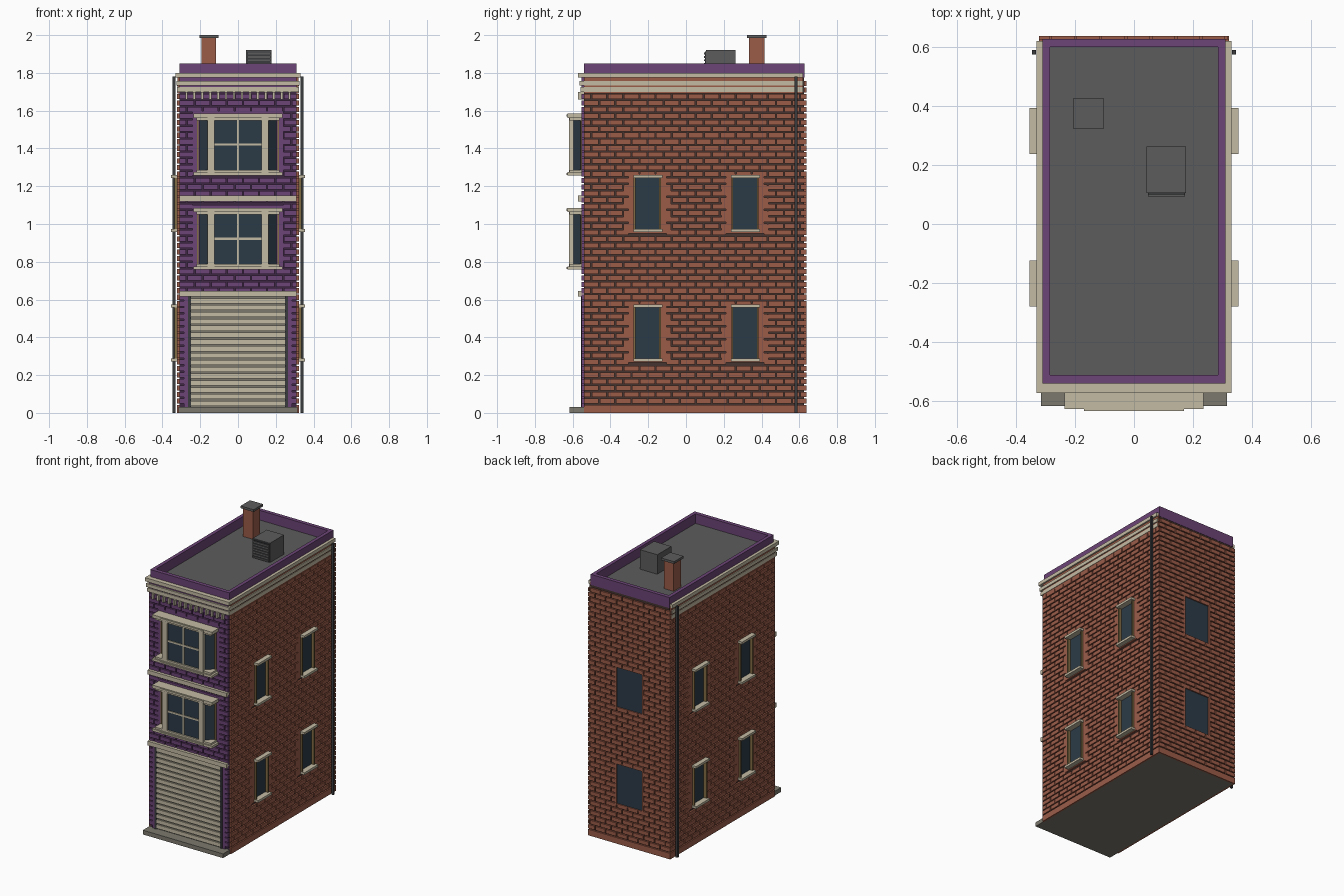
import bpy, bmesh

if "Cube" in bpy.data.objects:
    bpy.data.objects.remove(bpy.data.objects["Cube"])


def material(name, r, g, b):
    m = bpy.data.materials.new(name)
    m.use_nodes = True
    m.diffuse_color = (r, g, b, 1)
    node = next(n for n in m.node_tree.nodes if n.type == 'BSDF_PRINCIPLED')
    node.inputs["Base Color"].default_value = (r, g, b, 1)
    node.inputs["Roughness"].default_value = 0.8
    return m


PURPLE = material("purple paint", 0.15, 0.058, 0.182)
PURPLE_GAP = material("dark purple mortar", 0.045, 0.02, 0.055)
BRICK = material("red brick", 0.33, 0.108, 0.066)
MORTAR = material("dark mortar", 0.058, 0.034, 0.028)
CREAM = material("cream trim", 0.55, 0.495, 0.37)
ROOF = material("roof grey", 0.107, 0.107, 0.107)
GLASS = material("blue grey glass", 0.025, 0.043, 0.062)
STONE = material("stone grey", 0.2, 0.19, 0.155)
OCHRE = material("ochre wood", 0.22, 0.15, 0.058)
CHARCOAL = material("charcoal metal", 0.04, 0.043, 0.047)


def prism(bm, outline, z0, z1):
    low = [bm.verts.new((x, y, z0)) for x, y in outline]
    high = [bm.verts.new((x, y, z1)) for x, y in outline]
    bm.faces.new(low)
    bm.faces.new(high)
    for i in range(len(low)):
        j = (i + 1) % len(low)
        bm.faces.new((low[i], low[j], high[j], high[i]))


def part(name, mat, boxes=(), prisms=()):
    """Mesh object from boxes (x0, x1, y0, y1, z0, z1) and upright prisms."""
    bm = bmesh.new()
    for x0, x1, y0, y1, z0, z1 in boxes:
        prism(bm, [(x0, y0), (x1, y0), (x1, y1), (x0, y1)], z0, z1)
    for outline, z0, z1 in prisms:
        prism(bm, outline, z0, z1)
    bmesh.ops.recalc_face_normals(bm, faces=bm.faces)
    mesh = bpy.data.meshes.new(name)
    bm.to_mesh(mesh)
    bm.free()
    mesh.materials.append(mat)
    ob = bpy.data.objects.new(name, mesh)
    bpy.context.collection.objects.link(ob)
    return ob


W, FRONT, BACK, TOP = 0.31, -0.54, 0.625, 1.79
BASE, ROW, LENGTH, GAP, DEPTH = 0.05, 0.0343, 0.085, 0.0075, 0.012


# Wall frames: turn (along, out, up) ranges into a box
def on_front(u0, u1, d0, d1, z0, z1):
    return (u0, u1, FRONT - d1, FRONT - d0, z0, z1)


def on_back(u0, u1, d0, d1, z0, z1):
    return (u0, u1, BACK + d0, BACK + d1, z0, z1)


def on_left(u0, u1, d0, d1, z0, z1):
    return (W + d0, W + d1, u0, u1, z0, z1)


def on_right(u0, u1, d0, d1, z0, z1):
    return (-W - d1, -W - d0, u0, u1, z0, z1)


def bricks(place, u0, u1, z0, z1, holes=()):
    """Running bond bricks, split around rectangular holes."""
    out = []
    for r in range(int((z1 - z0) / ROW + 0.01)):
        z = z0 + r * ROW
        u = u0 - (LENGTH / 2 if r % 2 else 0)
        while u < u1:
            spans = [(max(u, u0), min(u + LENGTH - GAP, u1))]
            for a, b, low, high in holes:
                if low < z + ROW / 2 < high:
                    spans = [s for p, q in spans for s in ((p, min(q, a)), (max(p, b), q))]
            out += [place(p, q, 0, DEPTH, z, z + ROW - GAP) for p, q in spans if q - p > 0.004]
            u += LENGTH
    return out


# Masonry core: purple mortar on the front, stone underside
core = part("wall_core", MORTAR, [(-W, W, FRONT, BACK, 0, 1.775)])
core.data.materials.append(PURPLE_GAP)
core.data.materials.append(STONE)
for f in core.data.polygons:
    f.material_index = 1 if f.normal.y < -0.5 else 2 if f.normal.z < -0.5 else 0

# Windows in the side and back walls
LEVELS = [(0.28, 0.565), (0.965, 1.25)]
SIDE = [(u, u + 0.145, a, b) for u in (-0.277, 0.24) for a, b in LEVELS]
REAR = [(-0.1, 0.1, a, b) for a, b in LEVELS]


def surround(place, hole, m, toothed):
    """Flush brick border around an opening, with alternating long bricks."""
    a, b, low, high = hole
    out = [place(a - m, a, 0, DEPTH, low - m / 2, high + m / 2),
           place(b, b + m, 0, DEPTH, low - m / 2, high + m / 2),
           place(a, b, 0, DEPTH, low - m / 2, low),
           place(a, b, 0, DEPTH, high, high + m / 2)]
    z = low
    while toothed and z < high - ROW:
        out += [place(a - m - 0.025, a - m, 0, DEPTH, z, z + ROW),
                place(b + m, b + m + 0.025, 0, DEPTH, z, z + ROW)]
        z += 2 * ROW
    return out


def grow(hole, m):
    a, b, low, high = hole
    return (a - m, b + m, low - m / 2, high + m / 2)


for name, place, u0, u1, top, holes, m in (
        ("left", on_left, FRONT, BACK, 1.70, SIDE, 0.028),
        ("right", on_right, FRONT, BACK, 1.70, SIDE, 0.028),
        ("back", on_back, -W - DEPTH, W + DEPTH, TOP, REAR, 0.012)):
    side = name != "back"
    boxes = bricks(place, u0, u1, BASE, top, [grow(h, m) for h in holes])
    boxes.append(place(u0, u1, 0, DEPTH, 0, BASE - GAP))
    for h in holes:
        boxes += surround(place, h, m, side)
    part(name + "_wall_bricks", BRICK, boxes)
    part(name + "_window_glass", GLASS, [place(a, b, 0, 0.004, p, q) for a, b, p, q in holes])
    if side:
        part(name + "_window_jambs", OCHRE, [
            place(u, u + 0.01, 0, 0.025, p, q)
            for a, b, p, q in holes for u in (a, b - 0.01)])
        part(name + "_window_sills_and_heads", CREAM, [
            place(a - 0.002, b + 0.008, 0, 0.044, z - 0.007, z + 0.009)
            for a, b, p, q in holes for z in (p, q)])

# Front wall: purple bricks, smooth panels behind the bays and beside the door
BAYS = (0.758, 1.257)
BAY_H = 0.327
panels = [(-0.24, 0.24, z, z + BAY_H + 0.015) for z in BAYS]
front = bricks(on_front, -W, W, BASE, 1.70, panels + [(-0.285, 0.285, 0, 0.63)])
front += [on_front(a, b, 0, DEPTH, p, q) for a, b, p, q in panels]
front += [on_front(s * 0.275 - 0.01, s * 0.275 + 0.01, 0, DEPTH, 0.03, 0.62) for s in (-1, 1)]
part("front_wall_bricks", PURPLE, front)

# Bay windows
for name, z in zip(("lower", "upper"), BAYS):
    top, mid = z + BAY_H, z + BAY_H / 2
    bay = [(-0.212, -0.545), (-0.15, -0.607), (0.15, -0.607), (0.212, -0.545)]
    part(name + "_bay_glass", GLASS, prisms=[(bay, z + 0.02, top - 0.02)])
    trim = [(-0.235, 0.235, -0.627, FRONT, z, z + 0.017),
            (-0.22, 0.22, -0.618, FRONT, z + 0.017, z + 0.03),
            (-0.22, 0.22, -0.618, FRONT, top - 0.035, top - 0.022),
            (-0.235, 0.235, -0.627, FRONT, top - 0.022, top),
            (-0.17, 0.17, -0.633, -0.62, z + 0.003, z + 0.014),
            (-0.17, 0.17, -0.633, -0.62, top - 0.016, top - 0.004),
            (-0.006, 0.006, -0.613, -0.6, z, top),
            (-0.13, 0.13, -0.612, -0.6, mid - 0.006, mid + 0.006)]
    trim += [(s * 0.1425 - 0.018, s * 0.1425 + 0.018, -0.62, -0.588, z, top - 0.01) for s in (-1, 1)]
    part(name + "_bay_frame", CREAM, trim)
    part(name + "_bay_edge_strips", OCHRE, [
        (s * 0.213 - 0.005, s * 0.213 + 0.005, -0.558, FRONT, z, top) for s in (-1, 1)])

# Floor bands
part("floor_bands", CREAM, [(-W, W, -0.572, FRONT, z, z + 0.03) for z in (0.616, 1.12)])

# Cornice: stacked strips along the front and both sides
strips = []
for w, y, a, b in ((0.322, -0.558, 1.698, 1.724),
                   (0.326, -0.564, 1.733, 1.757),
                   (0.33, -0.572, 1.775, 1.80)):
    strips += [(-w, w, y, FRONT, a, b), (-w, -W, FRONT, 0.62, a, b), (W, w, FRONT, 0.62, a, b)]
part("cornice", CREAM, strips)
part("cornice_backing", BRICK, [
    (s * 0.313 - 0.006, s * 0.313 + 0.006, FRONT, 0.62, 1.69, 1.79) for s in (-1, 1)])
part("front_frieze", PURPLE, [(-W, W, -0.552, FRONT, 1.70, 1.79)])
part("cornice_brackets", CREAM, [
    (x - 0.006, x + 0.006, -0.572, FRONT, 1.66, 1.70)
    for x in [(i - 6.5) * 0.042 for i in range(14)]])

# Garage door with slats, frame and step
part("garage_door_panel", STONE, [(-0.25, 0.25, -0.546, FRONT, 0.03, 0.616)])
pitch = 0.58 / 16
part("garage_door_slats", CREAM, [
    (-0.25, 0.25, -0.554, FRONT, 0.036 + i * pitch, 0.036 + i * pitch + 0.027) for i in range(16)])
part("garage_door_frame", CHARCOAL, [
    (s * 0.257 - 0.007, s * 0.257 + 0.007, -0.556, FRONT, 0.03, 0.616) for s in (-1, 1)])
part("door_step", STONE, [(-0.315, 0.315, -0.617, FRONT, 0, 0.03)])

# Parapet and flat roof
part("parapet", PURPLE, [
    (-W, W, FRONT, -0.512, 1.775, 1.85), (-W, W, 0.6, 0.627, 1.775, 1.85),
    (-W, -0.285, -0.512, 0.6, 1.775, 1.85), (0.285, W, -0.512, 0.6, 1.775, 1.85)])
part("flat_roof", ROOF, [(-0.287, 0.287, -0.514, 0.602, 1.77, 1.782)])

# Chimney
part("chimney_shaft", BRICK, [(-0.193, -0.117, 0.334, 0.415, 1.78, 1.986)])
part("chimney_cap", ROOF, [(-0.205, -0.103, 0.322, 0.427, 1.984, 2.0)])

# Rooftop vent box with louvres
part("vent_box", ROOF, [(0.042, 0.177, 0.105, 0.262, 1.78, 1.92)])
part("vent_grille", CHARCOAL, [(0.047, 0.172, 0.1, 0.106, 1.785, 1.913)])
part("vent_louvres", ROOF, [
    (0.047, 0.172, 0.094, 0.106, 1.79 + i * 0.018, 1.799 + i * 0.018) for i in range(7)])

# Downpipes
part("downpipes", CHARCOAL, [
    (s * 0.339 - 0.007, s * 0.339 + 0.007, 0.574, 0.589, 0, 1.78) for s in (-1, 1)])
